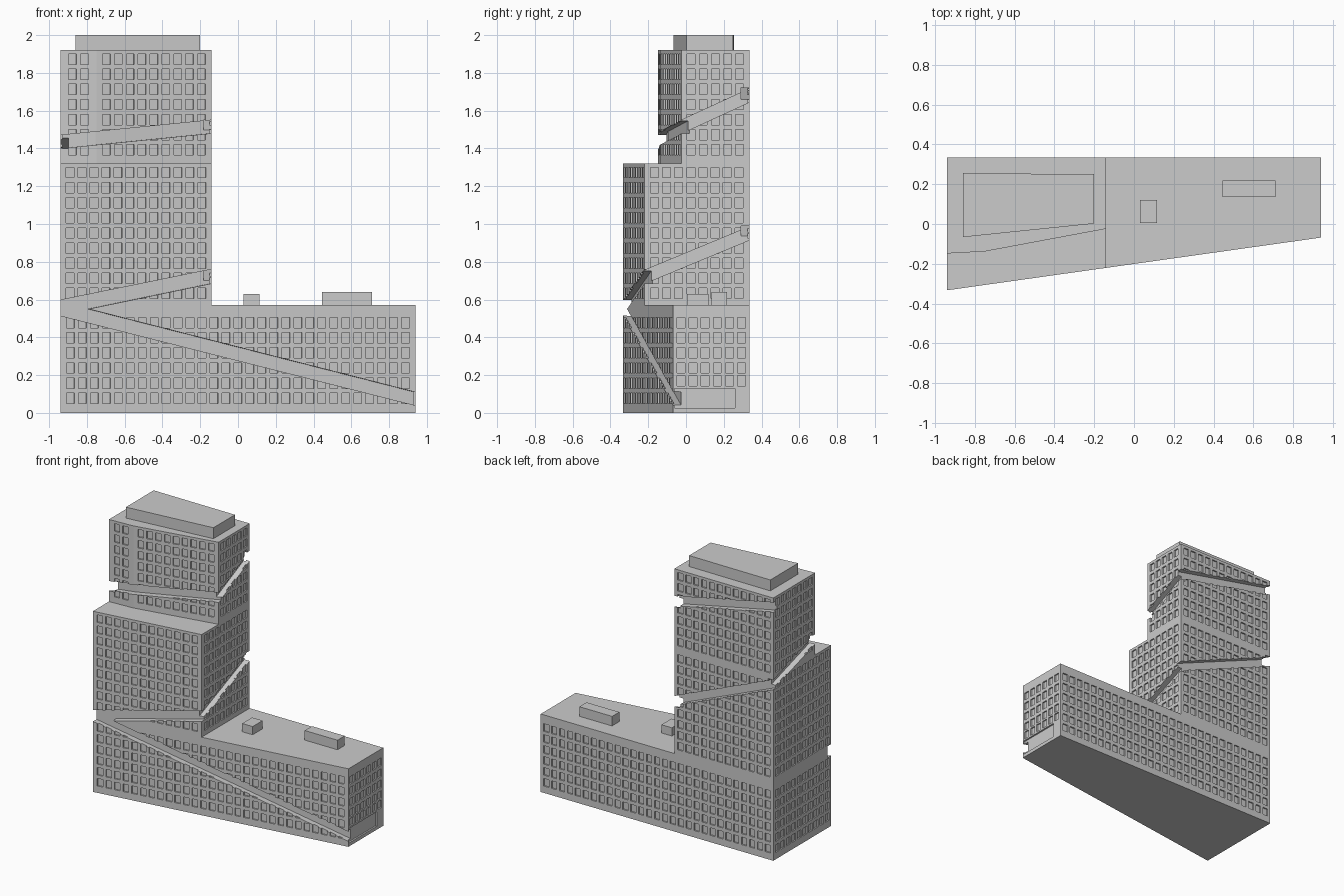
import bpy, bmesh
from mathutils import Vector

if "Cube" in bpy.data.objects:
    bpy.data.objects.remove(bpy.data.objects["Cube"])

PITCH, WIN_W, ROW, WIN_H = 0.064, 0.042, 0.08, 0.055


def finish(bm, name):
    bmesh.ops.recalc_face_normals(bm, faces=bm.faces[:])
    me = bpy.data.meshes.new(name)
    bm.to_mesh(me)
    bm.free()
    ob = bpy.data.objects.new(name, me)
    bpy.context.collection.objects.link(ob)
    return ob


def prism(name, pts, z0, z1):
    bm = bmesh.new()
    lo = [bm.verts.new((x, y, z0)) for x, y in pts]
    hi = [bm.verts.new((x, y, z1)) for x, y in pts]
    bm.faces.new(lo[::-1])
    bm.faces.new(hi)
    n = len(pts)
    for i in range(n):
        j = (i + 1) % n
        bm.faces.new((lo[i], lo[j], hi[j], hi[i]))
    return finish(bm, name)


def rect(x0, x1, y0, y1):
    return [(x0, y0), (x1, y0), (x1, y1), (x0, y1)]


def wall_block(bm, p, q, s0, s1, za, zb, depth, out=0.02):
    """Block on wall p-q (outside on the right) from s0 to s1; za, zb = (low, high) at its ends."""
    p, q = Vector(p), Vector(q)
    t = (q - p).normalized()
    n = Vector((t.y, -t.x))
    v = []
    for s, (lo, hi) in ((s0, za), (s1, zb)):
        for off, z in ((out, lo), (-depth, lo), (-depth, hi), (out, hi)):
            c = p + t * s + n * off
            v.append(bm.verts.new((c.x, c.y, z)))
    for f in ((0, 1, 2, 3), (7, 6, 5, 4)):
        bm.faces.new([v[i] for i in f])
    for i in range(4):
        j = (i + 1) % 4
        bm.faces.new((v[i], v[i + 4], v[j + 4], v[j]))


def boolean(ob, other, op):
    m = ob.modifiers.new(op.lower(), 'BOOLEAN')
    m.operation, m.object, m.solver = op, other, 'MANIFOLD'
    dg = bpy.context.evaluated_depsgraph_get()
    me = bpy.data.meshes.new_from_object(ob.evaluated_get(dg))
    ob.modifiers.clear()
    ob.data = me
    bpy.data.objects.remove(other)


# Stacked volumes: long podium, middle tower, set-back upper tower
Y1 = 0.335
MID_Y = -0.333 + 0.8 * 0.265 / 1.88
podium = [(-0.94, -0.333), (0.94, -0.068), (0.94, Y1), (-0.94, Y1)]
middle = [(-0.94, -0.333), (-0.14, MID_Y), (-0.14, Y1), (-0.94, Y1)]
upper = [(-0.94, -0.148), (-0.75, -0.138), (-0.14, -0.024), (-0.14, Y1), (-0.94, Y1)]
building = prism("building", podium, 0, 0.57)
boolean(building, prism("middle_tower", middle, 0.57, 1.32), 'UNION')
boolean(building, prism("upper_tower", upper, 1.32, 1.92), 'UNION')

# Recessed window grid on every wall
bm = bmesh.new()
for pts, base, rows in ((podium, 0.05, 6), (middle, 0.605, 9), (upper, 1.365, 7)):
    for i, p in enumerate(pts):
        q = pts[(i + 1) % len(pts)]
        length = (Vector(q) - Vector(p)).length
        n = int(length / PITCH)
        start = (length - n * PITCH) / 2 + (PITCH - WIN_W) / 2
        for r in range(rows):
            if pts is podium and i == 1 and r == 0:
                continue  # entrance recess sits here
            z = base + r * ROW
            if pts is podium and i == 1 and r == 1:
                z += 0.012
            for k in range(n):
                s = start + k * PITCH
                wall_block(bm, p, q, s, s + WIN_W, (z, z + WIN_H), (z, z + WIN_H), 0.01)
boolean(building, finish(bm, "window_cutter"), 'DIFFERENCE')


# Rising terrace groove that wraps the building, one segment per wall
def groove(p, q, za, zb, ext0=0.02, ext1=0.02):
    length = (Vector(q) - Vector(p)).length
    ends = []
    for s in (-ext0, length + ext1):
        f = s / length
        ends.append([a + (b - a) * f for a, b in zip(za, zb)])
    bm = bmesh.new()
    wall_block(bm, p, q, -ext0, length + ext1, ends[0], ends[1], 0.043)
    boolean(building, finish(bm, "groove_cutter"), 'DIFFERENCE')


groove(podium[0], podium[1], (0.515, 0.588), (0.04, 0.11))
groove(middle[0], middle[1], (0.519, 0.597), (0.685, 0.76))
groove(middle[1], middle[2], (0.685, 0.755), (0.915, 0.985))
groove(middle[2], middle[3], (0.92, 0.99), (1.25, 1.32))
groove(upper[4], upper[0], (1.25, 1.32), (1.40, 1.47))
mid_lo, mid_hi = 1.419, 1.489
groove(upper[0], upper[1], (1.40, 1.47), (mid_lo, mid_hi), 0.02, 0.0)
groove(upper[1], upper[2], (mid_lo, mid_hi), (1.48, 1.55), 0.01, 0.02)
groove(upper[2], upper[3], (1.48, 1.55), (1.645, 1.715))
groove(upper[3], upper[4], (1.65, 1.72), (1.815, 1.885))

# Shallow entrance recess on the right end
boolean(building, prism("entrance_cutter", rect(0.928, 1.0, -0.06, 0.26), 0.025, 0.13), 'DIFFERENCE')

# Rooftop blocks
prism("tower_roof_block", [(-0.86, -0.066), (-0.2, 0.002), (-0.2, 0.25), (-0.86, 0.255)], 1.92, 2.0)
prism("small_roof_unit", rect(0.03, 0.115, 0.005, 0.12), 0.57, 0.63)
prism("long_roof_unit", rect(0.445, 0.71, 0.135, 0.218), 0.57, 0.64)
